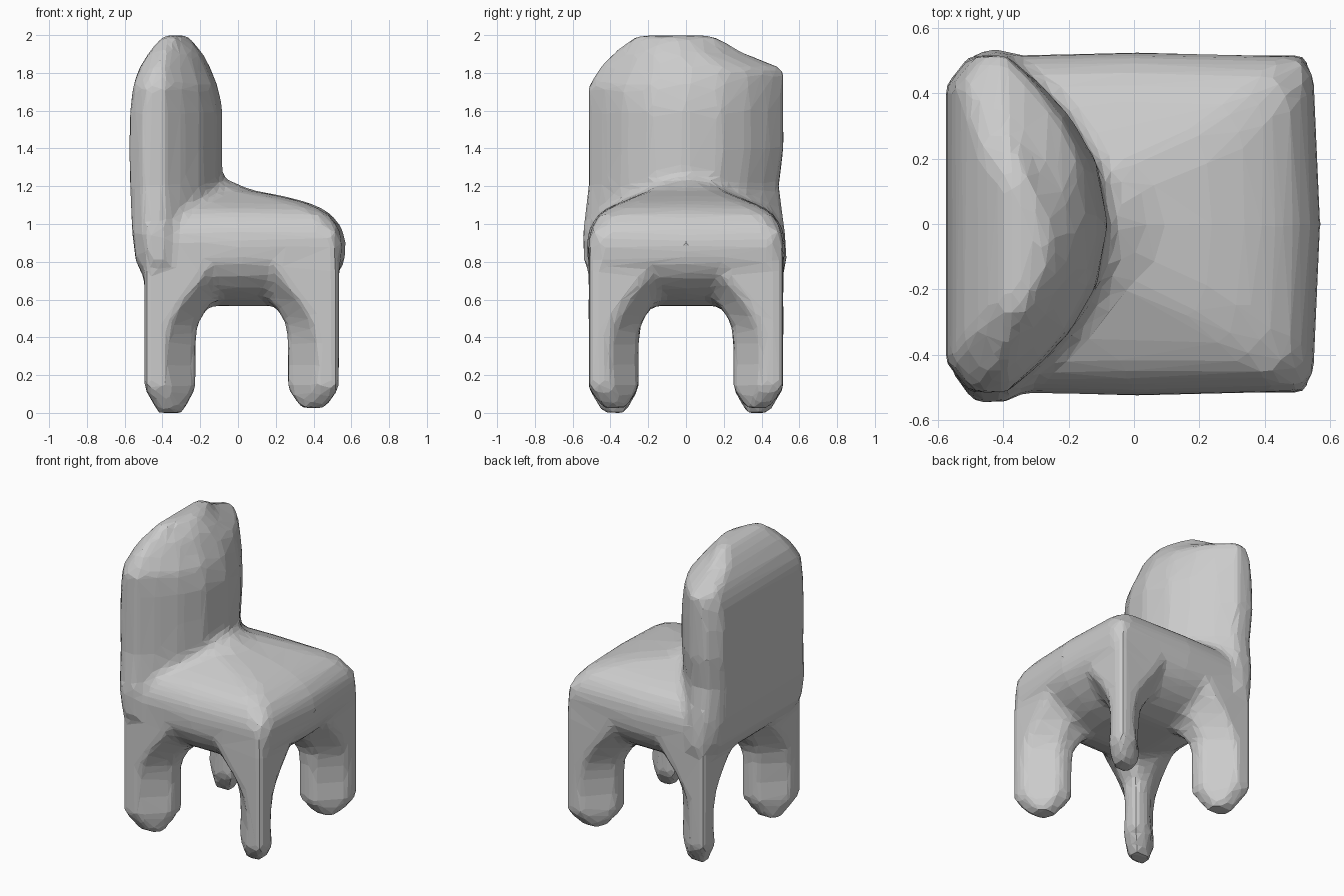
import bpy, bmesh

if "Cube" in bpy.data.objects:
    bpy.data.objects.remove(bpy.data.objects["Cube"])

bm = bmesh.new()


def loft(rings):
    """Closed solid through a stack of equal-length rings."""
    layers = [[bm.verts.new(p) for p in ring] for ring in rings]
    n = len(layers[0])
    new = []
    for a, b in zip(layers, layers[1:]):
        for i in range(n):
            j = (i + 1) % n
            new.append(bm.faces.new((a[i], a[j], b[j], b[i])))
    new.append(bm.faces.new(layers[0][::-1]))
    new.append(bm.faces.new(layers[-1]))
    bmesh.ops.recalc_face_normals(bm, faces=new)


def chamfered(z, x0, x1, y, c):
    """Rounded rectangle with slightly pinched corners."""
    b = 0.25 * c
    return [(x0 + c, -y + b, z), ((x0 + x1) / 2, -y + 0.5 * b, z), (x1 - c, -y + b, z),
            (x1 - b, -y + c, z), (x1, 0, z), (x1 - b, y - c, z),
            (x1 - c, y - b, z), ((x0 + x1) / 2, y - 0.5 * b, z), (x0 + c, y - b, z),
            (x0 + b, y - c, z), (x0, 0, z), (x0 + b, -y + c, z)]


# seat: rounded underside, domed top that sweeps up into the back
loft([chamfered(*s) for s in [
    (0.565, -0.19, 0.23, 0.21, 0.06), (0.60, -0.31, 0.35, 0.33, 0.07),
    (0.65, -0.41, 0.44, 0.42, 0.08), (0.72, -0.495, 0.52, 0.49, 0.09),
    (0.80, -0.54, 0.565, 0.53, 0.08), (0.90, -0.55, 0.57, 0.535, 0.08),
    (0.98, -0.55, 0.55, 0.52, 0.08), (1.05, -0.54, 0.495, 0.475, 0.08),
    (1.09, -0.53, 0.43, 0.42, 0.09), (1.12, -0.53, 0.35, 0.35, 0.09),
    (1.15, -0.52, 0.23, 0.28, 0.10), (1.18, -0.50, 0.07, 0.21, 0.10),
    (1.24, -0.50, -0.06, 0.15, 0.10)]])


# back: flat rear, bowed front, arched lopsided top
def back_ring(z, xb, xf, yl, yr):
    side = min(-0.39, xf - 0.06)
    xr = xb + 0.07
    mid = (yl + yr) / 2
    h = (yr - yl) / 2
    ring = [(xb, mid - 0.82 * h), (xr, yl), (side, yl)]
    for t in (-0.84, -0.64, -0.36, 0, 0.36, 0.64, 0.84):
        ring.append((xf + (side - xf) * abs(t) ** 2.2, mid + t * h))
    ring += [(side, yr), (xr, yr), (xb, mid + 0.82 * h)]
    return [(x, y, z) for x, y in ring]


loft([back_ring(*s) for s in [
    (0.70, -0.49, -0.20, -0.48, 0.48), (0.80, -0.54, -0.12, -0.54, 0.535),
    (0.95, -0.56, -0.08, -0.545, 0.525), (1.20, -0.57, -0.08, -0.515, 0.49),
    (1.40, -0.575, -0.08, -0.515, 0.515), (1.60, -0.57, -0.08, -0.515, 0.515),
    (1.73, -0.555, -0.105, -0.515, 0.515), (1.82, -0.525, -0.14, -0.46, 0.515),
    (1.91, -0.47, -0.19, -0.385, 0.30), (1.97, -0.42, -0.24, -0.31, 0.20),
    (2.0, -0.37, -0.27, -0.24, 0.12)]])


# legs: thin diagonal blades that flare inward to the seat and taper at the foot
def leg_ring(z, xi, xo, sy, c, inner, outer):
    s = 1 if xo > 0 else -1
    xi, xo = xi + s * inner, xo - s * outer
    yi, yo = 0.25 + inner, 0.515 - outer
    c = min(c, 0.8 * (yo - yi))
    pts = [(xi, yi), (xi + s * c, yi), (xo, yo - c), (xo, yo),
           (xo - s * c, yo), (xi, yi + c)]
    return [(x, y * sy, z) for x, y in pts]


for xi, xo, foot in ((-0.225, -0.495, 0.0), (0.265, 0.535, 0.025)):
    for sy in (-1, 1):
        loft([leg_ring(z, xi, xo, sy, c, inner, outer) for z, c, inner, outer in [
            (foot, 0.09, 0.07, 0.075), (0.13, 0.12, 0.0, 0.0),
            (0.25, 0.105, 0.0, 0.0), (0.38, 0.11, 0.0, 0.0),
            (0.47, 0.13, -0.01, 0.0), (0.54, 0.17, -0.05, 0.0),
            (0.60, 0.21, -0.10, 0.0), (0.68, 0.28, -0.16, 0.0),
            (0.78, 0.34, -0.18, 0.0), (0.97, 0.28, -0.10, 0.01)]])

mesh = bpy.data.meshes.new("chair")
bm.to_mesh(mesh)
bm.free()
chair = bpy.data.objects.new("chair", mesh)
bpy.context.collection.objects.link(chair)

# fuse the parts into one soft, faceted body
remesh = chair.modifiers.new("fuse", 'REMESH')
remesh.mode = 'VOXEL'
remesh.voxel_size = 0.03
smooth = chair.modifiers.new("soften", 'SMOOTH')
smooth.factor = 0.5
smooth.iterations = 4
facet = chair.modifiers.new("facet", 'DECIMATE')
facet.ratio = 0.12
